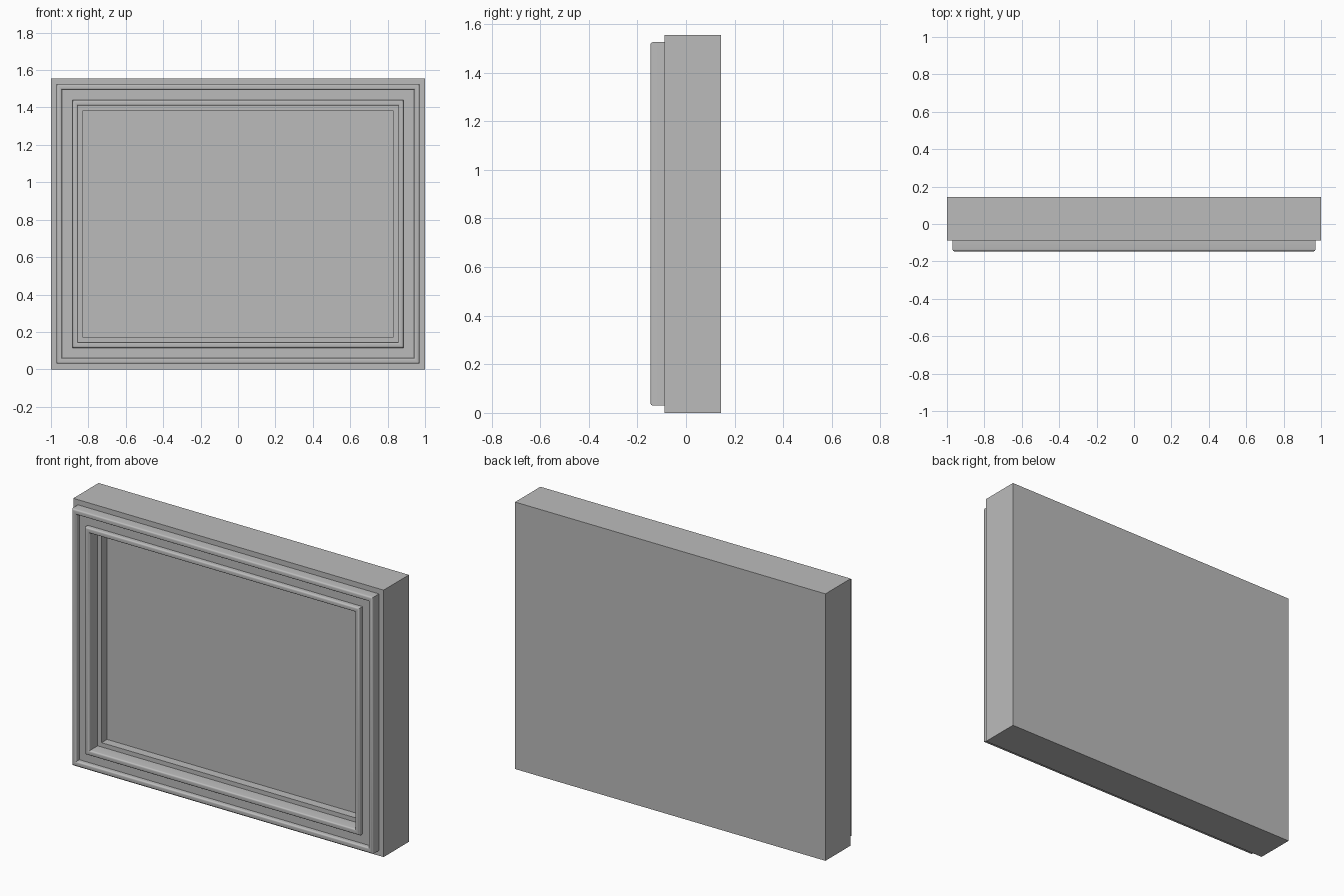
import bpy, bmesh
from math import radians, sin, cos, pi

cube = bpy.data.objects.get("Cube")
if cube:
    bpy.data.objects.remove(cube, do_unlink=True)

W, H = 1.0, 1.555            # half width, full height
BACK, STEP, FRONT = 0.145, -0.088, -0.146
RECESS, LEDGE, PANEL = -0.118, -0.07, -0.02

grey = bpy.data.materials.new("plain grey")
grey.use_nodes = True
grey.diffuse_color = (0.5, 0.5, 0.5, 1)
grey.node_tree.nodes["Principled BSDF"].inputs["Base Color"].default_value = (0.5, 0.5, 0.5, 1)


def finish(name, bm):
    bmesh.ops.recalc_face_normals(bm, faces=bm.faces)
    mesh = bpy.data.meshes.new(name)
    bm.to_mesh(mesh)
    bm.free()
    obj = bpy.data.objects.new(name, mesh)
    bpy.context.collection.objects.link(obj)
    mesh.materials.append(grey)
    bpy.ops.object.select_all(action="DESELECT")
    obj.select_set(True)
    bpy.context.view_layer.objects.active = obj
    bpy.ops.object.shade_smooth_by_angle(angle=radians(35))
    return obj


def rounded_lip(start, end, r=0.01, steps=4):
    """Raised strip between two insets, with rounded front edges."""
    arc = [i * pi / 2 / steps for i in range(steps + 1)]
    rise = [(start + r - r * cos(a), FRONT + r - r * sin(a)) for a in arc]
    fall = [(end - r + r * cos(a), FRONT + r - r * sin(a)) for a in reversed(arc)]
    return rise + fall


def rect_loop(bm, inset, y):
    x, low, high = W - inset, inset, H - inset
    return [bm.verts.new((px, y, pz)) for px, pz in
            ((-x, low), (x, low), (x, high), (-x, high))]


# Mitred moulding: (inset from the outer edge, depth) swept around the rectangle
profile = [(0, BACK), (0, STEP), (0.03, STEP)]
profile += rounded_lip(0.03, 0.06)
profile += [(0.06, RECESS), (0.115, RECESS)]
profile += rounded_lip(0.115, 0.145)
profile += [(0.145, LEDGE), (0.17, LEDGE), (0.17, BACK)]

bm = bmesh.new()
loops = [rect_loop(bm, *p) for p in profile]
for a, b in zip(loops, loops[1:] + loops[:1]):
    for i in range(4):
        j = (i + 1) % 4
        bm.faces.new((a[i], a[j], b[j], b[i]))
finish("frame_moulding", bm)

# Flat panel filling the opening through to the back
bm = bmesh.new()
front, rear = rect_loop(bm, 0.17, PANEL), rect_loop(bm, 0.17, BACK)
bm.faces.new(front)
bm.faces.new(rear)
for i in range(4):
    j = (i + 1) % 4
    bm.faces.new((front[i], front[j], rear[j], rear[i]))
finish("inner_panel", bm)
